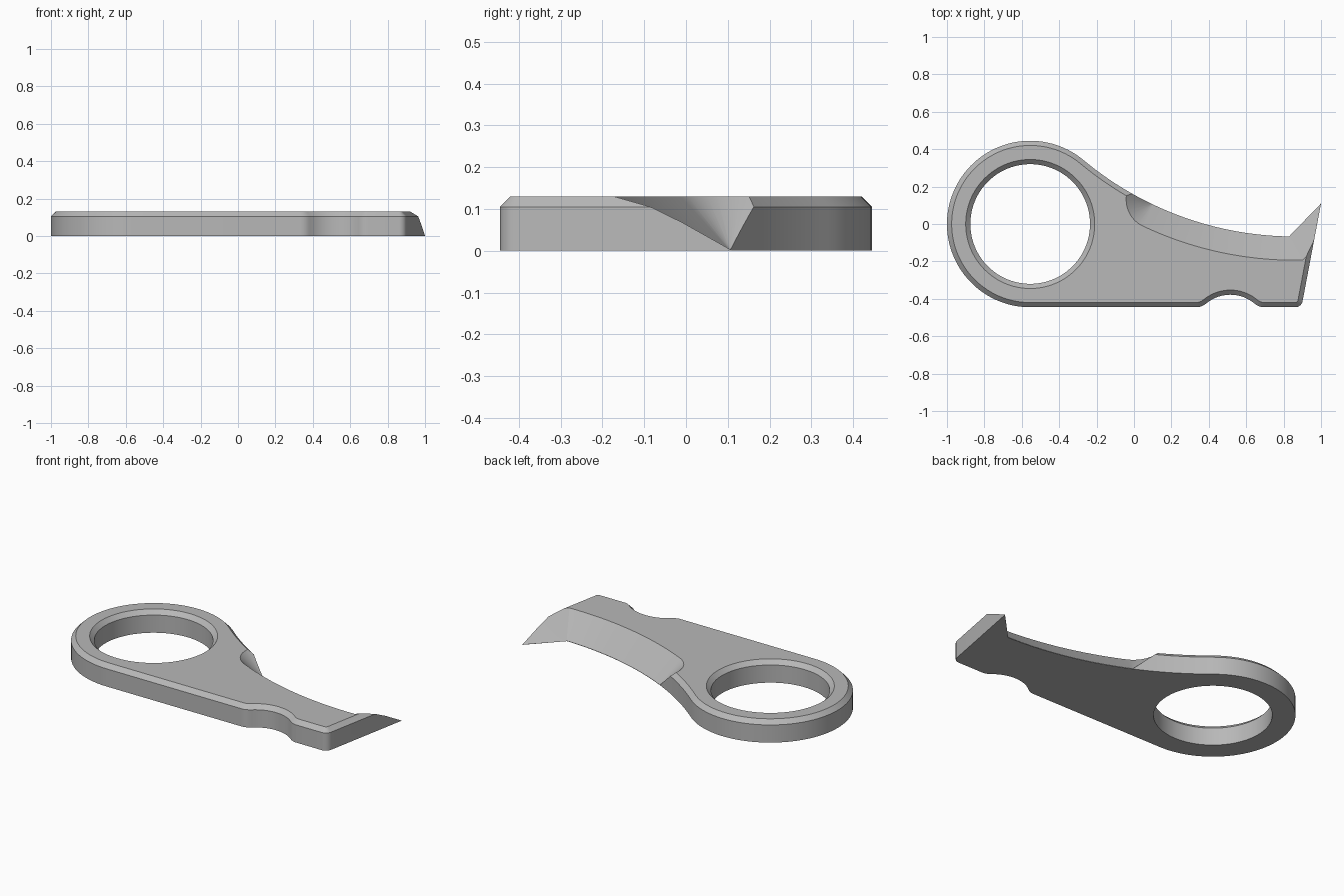
import bpy, bmesh
from math import cos, sin, radians, degrees, atan2, hypot
from mathutils import Vector

if "Cube" in bpy.data.objects:
    bpy.data.objects.remove(bpy.data.objects["Cube"])

THICK, CHAMFER = 0.13, 0.025
RING_X, RING_R, HOLE_R = -0.555, 0.445, 0.32
SWEEP = Vector((0.86, 1.70))                       # centre of the long concave edge
SWEEP_R = hypot(SWEEP.x - RING_X, SWEEP.y) - RING_R  # tangent to the ring
JOIN = degrees(atan2(SWEEP.y, SWEEP.x - RING_X))
ROOT, TIP = Vector((0.83, -0.067)), Vector((1.0, 0.11))


def arc(cx, cy, r, start, end, n):
    angles = [radians(start + (end - start) * i / n) for i in range(n + 1)]
    return [Vector((cx + r * cos(a), cy + r * sin(a))) for a in angles]


def make_object(name, bm):
    bmesh.ops.recalc_face_normals(bm, faces=bm.faces)
    mesh = bpy.data.meshes.new(name)
    bm.to_mesh(mesh)
    bm.free()
    obj = bpy.data.objects.new(name, mesh)
    bpy.context.collection.objects.link(obj)
    return obj


def loft(name, sections, closed):
    """Skin a list of equal-length loops; cap the ends when not closed."""
    bm = bmesh.new()
    rows = [[bm.verts.new(p) for p in s] for s in sections]
    pairs = list(zip(rows, rows[1:])) + ([(rows[-1], rows[0])] if closed else [])
    for a, b in pairs:
        for i in range(len(a)):
            j = (i + 1) % len(a)
            bm.faces.new((a[i], a[j], b[j], b[i]))
    if not closed:
        bm.faces.new(rows[0])
        bm.faces.new(rows[-1])
    bmesh.ops.remove_doubles(bm, verts=bm.verts, dist=1e-5)
    bmesh.ops.triangulate(bm, faces=[f for f in bm.faces if len(f.verts) == 4])
    return make_object(name, bm)


# Plate outline: ring, thumb notch, rounded corner, hook, concave edge
outline = arc(RING_X, 0, RING_R, JOIN, 270, 72)
outline += arc(0.333, -0.365, 0.08, 270, 310, 6)
outline += arc(0.515, -0.578, 0.20, 130, 50, 12)
outline += arc(0.697, -0.365, 0.08, 230, 270, 6)
outline += arc(0.862, -0.405, 0.04, 270, 349.5, 8)
outline += [TIP]
outline += arc(*SWEEP, SWEEP_R, 269, 180 + JOIN, 40)[:-1]

bm = bmesh.new()
base = bm.faces.new([bm.verts.new((p.x, p.y, 0)) for p in outline])
top = bmesh.ops.extrude_face_region(bm, geom=[base], use_keep_orig=True)["geom"]
bmesh.ops.translate(bm, vec=(0, 0, THICK),
                    verts=[g for g in top if isinstance(g, bmesh.types.BMVert)])
rim = [e for e in bm.edges if all(v.co.z > THICK / 2 for v in e.verts)]
bmesh.ops.bevel(bm, geom=rim, offset=CHAMFER, segments=1, affect='EDGES')
plate = make_object("bladed_ring_tool", bm)

# Finger hole with a countersunk upper rim
hole_profile = [(HOLE_R, -0.1), (HOLE_R, THICK - CHAMFER),
                (HOLE_R + 2 * CHAMFER, THICK + CHAMFER)]
rings = []
for r, z in hole_profile:
    rings.append([(p.x, p.y, z) for p in arc(RING_X, 0, r, 0, 360, 96)[:-1]])
hole_cutter = loft("hole_cutter", rings, False)

# Blade bevel: 45 degree ruled cut, with a rounded run-out beside the ring
apex_angle = 180 + degrees(atan2(1.60, SWEEP.x - 0.10))
apex = arc(*SWEEP, SWEEP_R, apex_angle, apex_angle, 1)[0]
ruled = []
for i in range(25):
    t = 1 - i / 24
    a = radians(apex_angle - t * (apex_angle - 110))
    ruled.append((apex, apex + (THICK + 0.05 * t ** 2) * Vector((cos(a), sin(a)))))
low = arc(*SWEEP, SWEEP_R, apex_angle, 269, 32)
high = arc(*SWEEP, SWEEP_R + THICK, apex_angle, 270, 32)
ruled += list(zip(low[1:-1], high[1:-1]))
along = (TIP - ROOT).normalized()
across = Vector((along.y, -along.x)) * THICK
ruled.append((ROOT, Vector((0.902, -0.197))))
ruled.append((TIP + along * 0.15, TIP + along * 0.15 + across))

sections = []
for b, t in ruled:
    t = b + (t - b) * 1.5
    lift = 0.004
    sections.append([(b.x, b.y + lift, -lift / 2), (t.x, t.y + lift, THICK * 1.5),
                     (b.x, b.y + lift, THICK * 1.5)])
bevel_cutter = loft("bevel_cutter", sections, False)

# Cut the plate and bake the result
for cutter in (hole_cutter, bevel_cutter):
    cutter.hide_render = True
    cut = plate.modifiers.new(cutter.name, 'BOOLEAN')
    cut.operation, cut.solver, cut.object = 'DIFFERENCE', 'EXACT', cutter
graph = bpy.context.evaluated_depsgraph_get()
plate.data = bpy.data.meshes.new_from_object(plate.evaluated_get(graph))
plate.modifiers.clear()
for cutter in (hole_cutter, bevel_cutter):
    bpy.data.objects.remove(cutter)

# Single grey metal colour
grey = bpy.data.materials.new("plain_grey")
grey.use_nodes = True
grey.diffuse_color = (0.48, 0.48, 0.48, 1)
grey.node_tree.nodes["Principled BSDF"].inputs["Base Color"].default_value = grey.diffuse_color
plate.data.materials.clear()
plate.data.materials.append(grey)

bpy.ops.object.select_all(action='DESELECT')
plate.select_set(True)
bpy.context.view_layer.objects.active = plate
bpy.ops.object.shade_smooth_by_angle(angle=radians(25))
